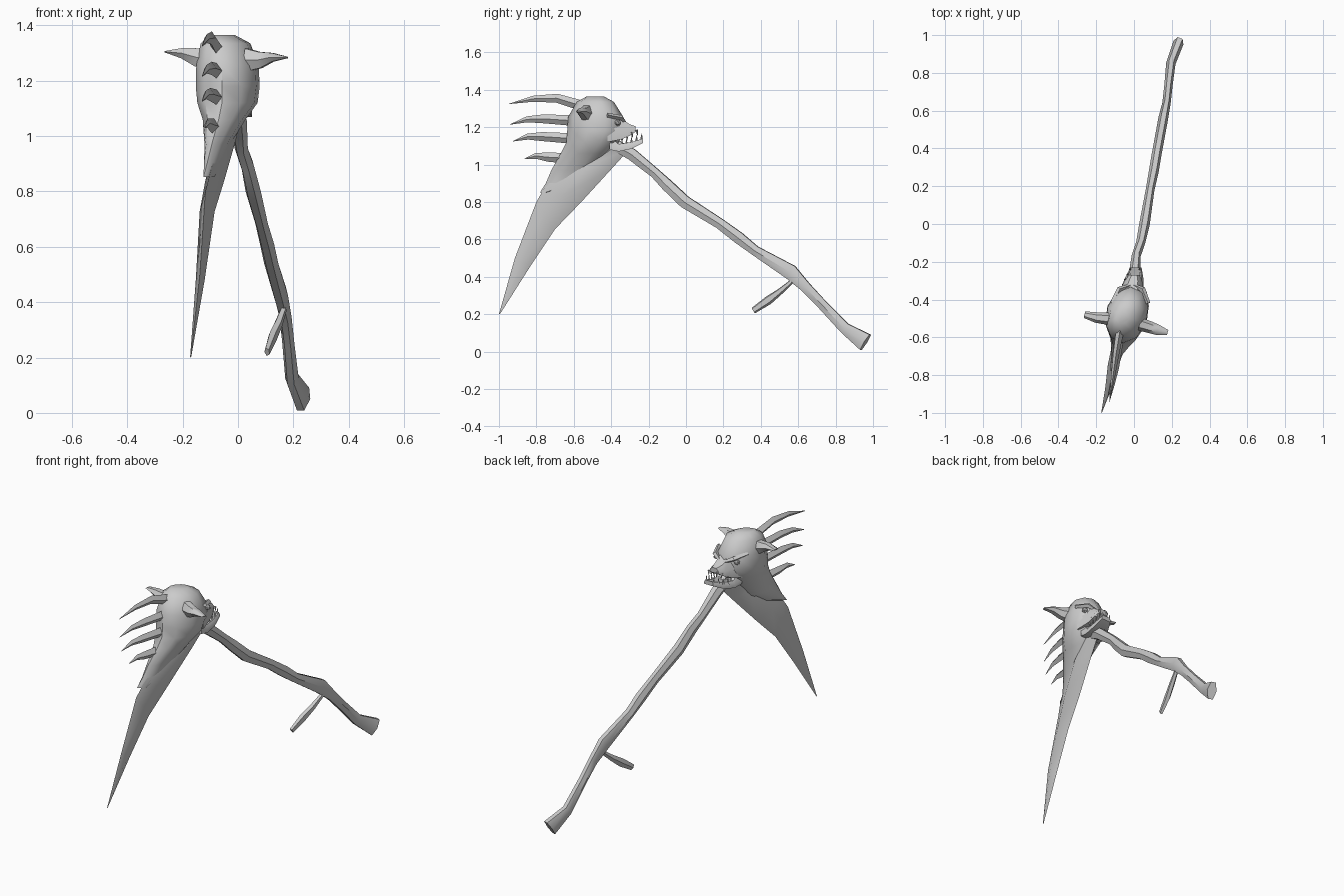
import bpy, bmesh, math
from mathutils import Vector as V


def finish(name, bm, angle=40):
    bmesh.ops.recalc_face_normals(bm, faces=bm.faces)
    me = bpy.data.meshes.new(name)
    bm.to_mesh(me)
    bm.free()
    ob = bpy.data.objects.new(name, me)
    bpy.context.collection.objects.link(ob)
    bpy.ops.object.select_all(action='DESELECT')
    ob.select_set(True)
    bpy.context.view_layer.objects.active = ob
    bpy.ops.object.shade_smooth_by_angle(angle=math.radians(angle))
    return ob


def skin(name, rings, angle=40):
    """Bridge equal-sized rings of points and cap both ends."""
    bm = bmesh.new()
    rows = [[bm.verts.new(p) for p in r] for r in rings]
    n = len(rows[0])
    for a, b in zip(rows, rows[1:]):
        for i in range(n):
            j = (i + 1) % n
            bm.faces.new((a[i], a[j], b[j], b[i]))
    bm.faces.new(rows[0])
    bm.faces.new(rows[-1])
    return finish(name, bm, angle)


def ring(c, u, v, n, phase=0.0):
    return [V(c) + u * math.cos(math.tau * (i + phase) / n)
            + v * math.sin(math.tau * (i + phase) / n) for i in range(n)]


def tube(name, path, n=6, ref=(0, 0, 1), angle=40):
    """Path entries are x, y, z, side radius, upright radius."""
    pts = [V(p[:3]) for p in path]
    rings = []
    for i, p in enumerate(path):
        t = (pts[min(i + 1, len(pts) - 1)] - pts[max(i - 1, 0)]).normalized()
        s = t.cross(V(ref)).normalized()
        rings.append(ring(pts[i], s * p[3], s.cross(t) * p[4], n))
    return skin(name, rings, angle)


# Crooked wooden handle with flared butt
tube("handle", [
    (-.01, -.37, 1.10, .03, .035), (0, -.29, 1.055, .032, .036),
    (.012, -.166, .955, .024, .030), (.035, -.10, .89, .024, .036),
    (.055, -.005, .80, .028, .038), (.085, .18, .685, .023, .032),
    (.105, .28, .61, .026, .036), (.12, .37, .54, .026, .030),
    (.155, .56, .425, .026, .046), (.172, .64, .345, .022, .032),
    (.182, .73, .25, .022, .030), (.195, .85, .125, .025, .034),
    (.235, .96, .05, .028, .056)], n=6)

# Broken side twig
tube("twig", [(.165, .565, .375, .012, .012), (.145, .50, .32, .016, .018),
              (.125, .44, .275, .016, .025), (.105, .36, .22, .010, .018)], n=5)

# Leaf-shaped blade: front edge (x,y,z), back edge (x,y,z), half thickness
blade = [
    ((.0, -.30, 1.085), (-.03, -.43, 1.12), .03),
    ((-.025, -.40, .975), (-.06, -.62, 1.02), .038),
    ((-.07, -.56, .80), (-.10, -.76, .87), .034),
    ((-.105, -.70, .655), (-.118, -.80, .80), .027),
    ((-.135, -.83, .46), (-.138, -.915, .50), .016),
    ((-.171, -.992, .205), (-.171, -1.0, .20), .002)]
rows = []
for f, b, t in blade:
    f, b = V(f), V(b)
    m = (f + b) / 2
    side = V((t, -.2 * t, 0))
    rows.append([f, m + side, b, m - side])
skin("blade", rows, 50)

# Head: stacked rings (z, centre x, back y, front y, half width)
head = [
    (1.365, -.055, -.53, -.44, .04), (1.335, -.045, -.585, -.385, .088),
    (1.255, -.038, -.63, -.335, .112), (1.18, -.037, -.635, -.325, .115),
    (1.12, -.038, -.64, -.36, .108), (1.06, -.05, -.67, -.41, .075),
    (.97, -.075, -.72, -.49, .042), (.90, -.092, -.75, -.59, .025),
    (.852, -.105, -.78, -.745, .006)]
rows = []
for z, cx, y0, y1, w in head:
    rows.append(ring((cx, (y0 + y1) / 2, z), V((w, 0, 0)),
                     V((.02, (y1 - y0) / 2, 0)), 10, .5))
skin("head", rows, 45)


def box_rows(data):
    """Rings across y: y, centre x, half width, low z, high z, top taper."""
    return [[V((cx - w, y, lo)), V((cx + w, y, lo)), V((cx + w, y, (lo + hi) / 2)),
             V((cx + w * k, y, hi)), V((cx - w * k, y, hi)), V((cx - w, y, (lo + hi) / 2))]
            for y, cx, w, lo, hi, k in data]


# Snout and hanging lower jaw
skin("snout", box_rows([(-.42, -.02, .085, 1.12, 1.28, .6), (-.345, -.012, .062, 1.135, 1.245, .5),
                        (-.30, -.003, .046, 1.155, 1.215, .5), (-.27, .002, .028, 1.175, 1.205, .5)]))
skin("lower_jaw", box_rows([(-.41, -.02, .065, 1.08, 1.15, .8), (-.36, -.012, .062, 1.07, 1.11, .8),
                            (-.29, 0, .05, 1.085, 1.12, .8), (-.23, .01, .03, 1.115, 1.14, .8)]))


# Teeth, brows and eyes on both sides of the face
def spike(name, path, n=4, ref=(0, 0, 1)):
    return tube(name, path, n, ref)


for s in (-1, 1):
    for i in range(4):
        y = -.345 + .027 * i
        cx = .2 * (y + .29)
        w = .052 - .008 * i
        spike("upper_tooth", [(cx + s * w, y, 1.15 + .012 * i, .008, .008),
                              (cx + s * w * .9, y + .005, 1.117 + .013 * i, .001, .001)], 4, (0, 1, 0))
        spike("lower_tooth", [(cx + s * w * .9, y + .025, 1.10 + .009 * i, .008, .008),
                              (cx + s * w * .85, y + .028, 1.14 + .009 * i, .001, .001)], 4, (0, 1, 0))
    spike("brow", [(-.02 + s * .095, -.42, 1.265, .012, .012),
                   (-.015 + s * .06, -.345, 1.25, .016, .014),
                   (-.01 + s * .012, -.325, 1.225, .008, .008)])
    bm = bmesh.new()
    bmesh.ops.create_icosphere(bm, subdivisions=1, radius=.018)
    bmesh.ops.translate(bm, verts=bm.verts, vec=(-.015 + s * .068, -.365, 1.225))
    finish("eye", bm)

# Pointed ears
tube("left_ear", [(-.10, -.50, 1.28, .035, .048), (-.15, -.50, 1.285, .032, .038),
                  (-.20, -.495, 1.30, .028, .022), (-.262, -.48, 1.305, .018, .003)], 6)
tube("right_ear", [(.03, -.53, 1.275, .035, .048), (.08, -.545, 1.275, .032, .034),
                   (.125, -.56, 1.285, .028, .018), (.178, -.575, 1.284, .014, .003)], 6)

# Mane of curved spikes down the back of the head
mane = [((-.07, -.54, 1.31), (-.095, -.69, 1.355), (-.13, -.945, 1.325)),
        ((-.075, -.60, 1.235), (-.095, -.76, 1.245), (-.13, -.94, 1.215)),
        ((-.075, -.61, 1.14), (-.10, -.77, 1.15), (-.13, -.925, 1.125)),
        ((-.085, -.65, 1.035), (-.10, -.74, 1.04), (-.12, -.865, 1.03))]
for a, m, b in mane:
    q = V(m).lerp(V(b), .5) + V((0, 0, .012))
    spike("mane_spike", [(*a, .022, .028), (*m, .016, .024), (*q, .010, .016), (*b, .001, .001)])
